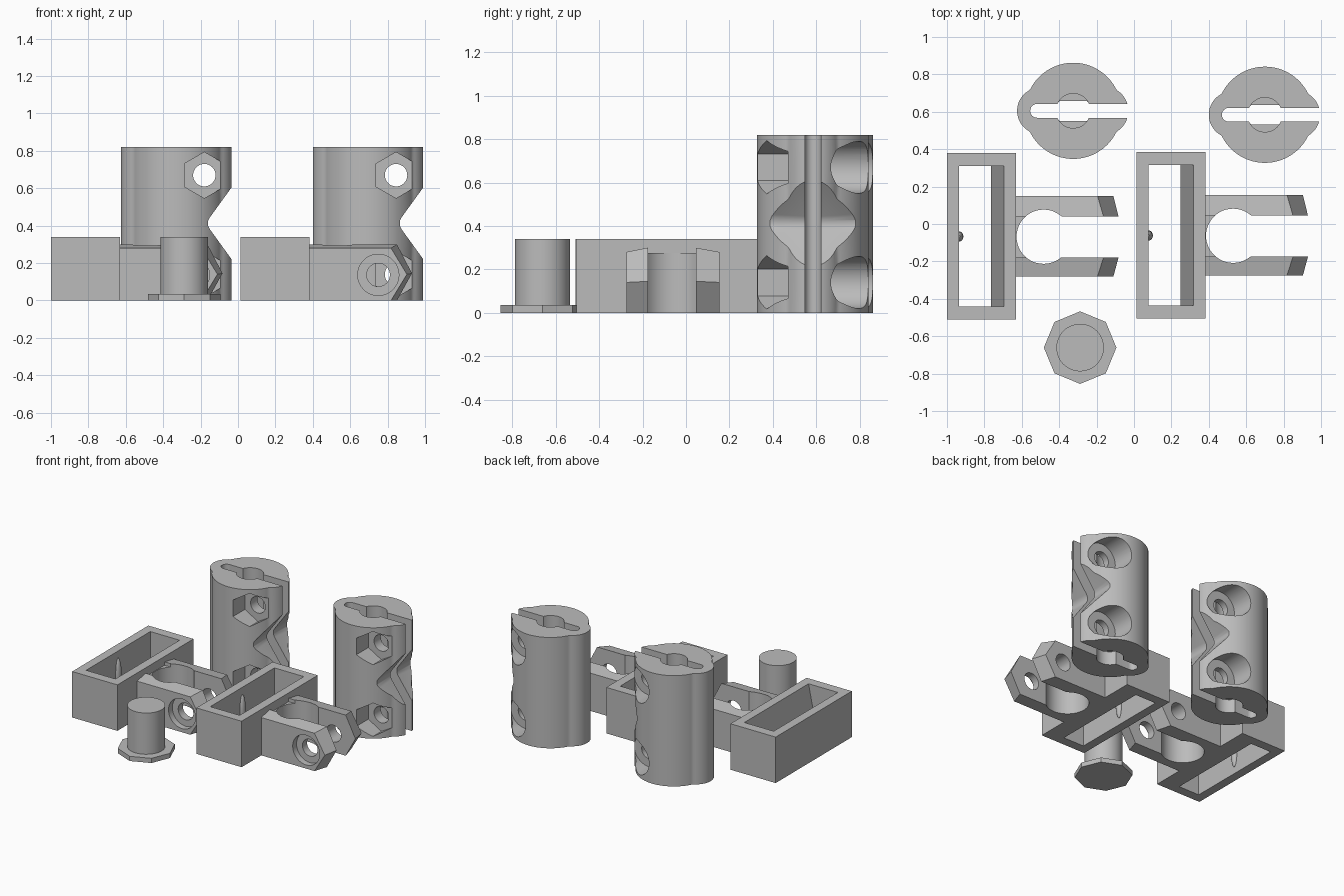
import bpy, bmesh
from math import sin, cos, pi, sqrt
from mathutils import Vector, Matrix

if "Cube" in bpy.data.objects:
    bpy.data.objects.remove(bpy.data.objects["Cube"], do_unlink=True)

GREY = bpy.data.materials.new("plain_grey")
GREY.use_nodes = True
GREY.diffuse_color = (0.5, 0.5, 0.5, 1)
GREY.node_tree.nodes["Principled BSDF"].inputs["Base Color"].default_value = (0.5, 0.5, 0.5, 1)


def add(name, bm):
    bmesh.ops.recalc_face_normals(bm, faces=bm.faces)
    mesh = bpy.data.meshes.new(name)
    bm.to_mesh(mesh)
    bm.free()
    mesh.materials.append(GREY)
    obj = bpy.data.objects.new(name, mesh)
    bpy.context.collection.objects.link(obj)
    return obj


def loft(name, ring_a, ring_b):
    """Solid between two matching rings of 3D points."""
    bm = bmesh.new()
    a = [bm.verts.new(p) for p in ring_a]
    b = [bm.verts.new(p) for p in ring_b]
    bm.faces.new(a)
    bm.faces.new(b)
    for i in range(len(a)):
        j = (i + 1) % len(a)
        bm.faces.new((a[i], a[j], b[j], b[i]))
    return add(name, bm)


def place(pts, axis, w):
    return [(u, v, w) if axis == "z" else (u, w, v) for u, v in pts]


def prism(name, pts, axis, lo, hi):
    return loft(name, place(pts, axis, lo), place(pts, axis, hi))


def rect(x0, x1, y0, y1):
    return [(x0, y0), (x1, y0), (x1, y1), (x0, y1)]


def ngon(x, y, r, n=48, start=0.0):
    return [(x + r * cos(start + 2 * pi * i / n), y + r * sin(start + 2 * pi * i / n)) for i in range(n)]


def combine(obj, other, op="DIFFERENCE"):
    mod = obj.modifiers.new("combine", "BOOLEAN")
    mod.operation, mod.object, mod.solver = op, other, "EXACT"
    bpy.context.view_layer.objects.active = obj
    bpy.ops.object.modifier_apply(modifier=mod.name)
    bpy.data.objects.remove(other, do_unlink=True)


def smooth(obj):
    bpy.ops.object.select_all(action="DESELECT")
    obj.select_set(True)
    bpy.context.view_layer.objects.active = obj
    bpy.ops.object.shade_smooth_by_angle(angle=0.5)


def repeat(obj, name, dx, dy):
    twin = obj.copy()
    twin.name = name
    twin.location = (dx, dy, 0)
    bpy.context.collection.objects.link(twin)


# Split clamp tube: round body with a lobe on each side
CX, CY, H = -0.325, 0.605, 0.82


def clamp_radius(a):
    best = 0.257
    for c, r in ((0.165, 0.13), (-0.175, 0.125)):
        d = r * r - (c * sin(a)) ** 2
        if d > 0:
            best = max(best, c * cos(a) + sqrt(d))
    return best


angles = [2 * pi * i / 160 for i in range(160)]
outline = [(CX + clamp_radius(a) * cos(a), CY + clamp_radius(a) * sin(a)) for a in angles]
clamp = prism("clamp_tube_right", outline, "z", 0, H)

# Slot with rounded end, and the bore with its flats
slot_end = [(-0.518 + 0.037 * cos(pi / 2 + pi * i / 12), CY + 0.037 * sin(pi / 2 + pi * i / 12)) for i in range(13)]
combine(clamp, prism("slot", slot_end + [(0.1, CY - 0.037), (0.1, CY + 0.037)], "z", -0.1, 1))
bore = [(x, min(max(y, CY - 0.053), CY + 0.053)) for x, y in ngon(CX, CY, 0.092)]
bore = [p for i, p in enumerate(bore) if not (abs(abs(p[1] - CY) - 0.053) < 1e-6 and abs(p[0] - CX) < 0.06)]
combine(clamp, prism("bore", bore, "z", -0.1, 1))
for lo, hi in ((-0.1, 0.1), (H - 0.1, 1)):
    combine(clamp, prism("bore_mouth", ngon(CX, CY, 0.092), "z", lo, hi))

# Side notch across the open edge
notch = [(0.1, 0.79), (-0.15, 0.445), (-0.16, 0.425), (-0.16, 0.4), (-0.15, 0.38), (0.1, 0.035)]
combine(clamp, prism("notch", notch, "y", 0.2, 1))

# Bolt holes: hexagonal nut pocket in front, round pocket behind
for z in (0.14, 0.67):
    combine(clamp, prism("bolt_hole", ngon(-0.18, z, 0.06), "y", 0.2, 1))
    combine(clamp, prism("nut_pocket", ngon(-0.18, z, 0.123, 6, pi / 2), "y", 0.2, 0.49))
    combine(clamp, prism("head_pocket", ngon(-0.18, z, 0.12), "y", 0.69, 1))
smooth(clamp)
repeat(clamp, "clamp_tube_left", 1.025, -0.021)

# Fork: two pointed arms joined by a web with a round cut-out
outer = [(-0.65, 0), (-0.195, 0), (-0.11, 0.14), (-0.195, 0.28), (-0.65, 0.28)]
inner = [(-0.65, 0), (-0.163, 0), (-0.083, 0.145), (-0.163, 0.30), (-0.65, 0.30)]
fork = loft("fork", place(outer, "y", -0.28), place(inner, "y", -0.18))
combine(fork, prism("web", rect(-0.65, -0.4, -0.2, 0.06), "z", 0, 0.275), "UNION")
combine(fork, loft("back_arm", place(outer, "y", 0.15), place(inner, "y", 0.04)), "UNION")
combine(fork, prism("round_cut", ngon(-0.483, -0.068, 0.145), "z", -0.1, 1))
combine(fork, prism("pivot_hole", ngon(-0.263, 0.137, 0.062), "y", -0.4, 0.3))
combine(fork, prism("counterbore", ngon(-0.263, 0.137, 0.11), "y", -0.4, -0.235))

# Bracket frame with a sloped inner wall, carrying the fork
bracket = prism("bracket_right", rect(-1, -0.63, -0.51, 0.38), "z", 0, 0.34)
cavity = [(-0.935, -0.034), (-0.772, -0.034), (-0.688, 0.374), (-0.935, 0.374)]
combine(bracket, prism("cavity", cavity, "y", -0.44, 0.31))
combine(bracket, fork, "UNION")
smooth(bracket)
repeat(bracket, "bracket_left", 1.013, 0.005)

# Small raised bump on the inner wall of each bracket
bm = bmesh.new()
bmesh.ops.create_uvsphere(bm, u_segments=20, v_segments=12, radius=1)
bmesh.ops.transform(bm, verts=bm.verts, matrix=Matrix.LocRotScale(
    Vector((-0.937, -0.067, 0.17)), None, Vector((0.025, 0.028, 0.12))))
bump = add("latch_bump_right", bm)
smooth(bump)
repeat(bump, "latch_bump_left", 1.013, 0.005)

# Pin with an eight-sided head
pin = prism("pin", ngon(-0.288, -0.661, 0.194, 8), "z", 0, 0.035)
combine(pin, prism("pin_shaft", ngon(-0.288, -0.661, 0.127), "z", 0.01, 0.34), "UNION")
smooth(pin)
